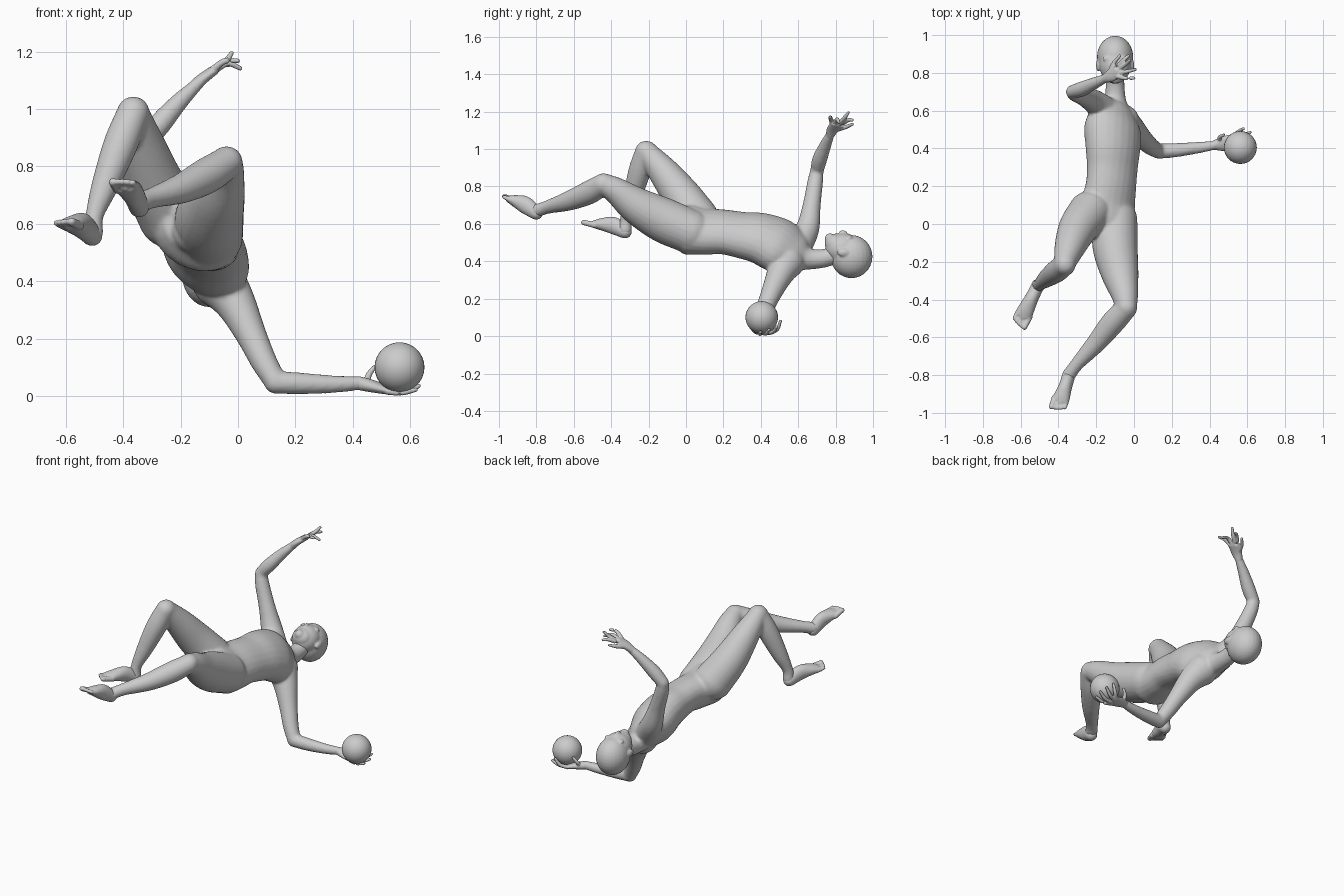
import bpy, bmesh, math
from mathutils import Vector, Matrix

SEG = 24


def blob(bm, centre, radii, tilt=0.0):
    """Ellipsoid, optionally tilted about x."""
    m = Matrix.Translation(centre) @ Matrix.Rotation(tilt, 4, 'X') @ Matrix.Diagonal((*radii, 1))
    bmesh.ops.create_uvsphere(bm, u_segments=24, v_segments=16, radius=1, matrix=m)


def spline(rings, steps):
    """Catmull-Rom through rings of (x, y, z, width radius, depth radius)."""
    r = [Vector(q) for q in rings]
    r = [2 * r[0] - r[1]] + r + [2 * r[-1] - r[-2]]
    out = []
    for i in range(1, len(r) - 2):
        for k in range(steps):
            t = k / steps
            a, b, c, d = r[i - 1:i + 3]
            out.append(0.5 * (2 * b + (c - a) * t + (2 * a - 5 * b + 4 * c - d) * t ** 2
                              + (3 * b - a - 3 * c + d) * t ** 3))
    return out + [r[-2]]


def tube(bm, rings, side=(1, 0, 0), side_end=None, steps=5):
    """Loft elliptical rings along a path, with rounded ends."""
    pts = spline(rings, steps)
    s0, s1 = Vector(side), Vector(side_end or side)
    loops = []
    for i, p in enumerate(pts):
        c = Vector(p[:3])
        t = (Vector(pts[min(i + 1, len(pts) - 1)][:3]) - Vector(pts[max(i - 1, 0)][:3])).normalized()
        s = s0.lerp(s1, i / (len(pts) - 1))
        u = (s - t * s.dot(t)).normalized()
        v = t.cross(u)
        loops.append([bm.verts.new(c + u * p[3] * math.cos(g) + v * p[4] * math.sin(g))
                      for g in (2 * math.pi * k / SEG for k in range(SEG))])
    for a, b in zip(loops, loops[1:]):
        for k in range(SEG):
            n = (k + 1) % SEG
            bm.faces.new((a[k], a[n], b[n], b[k]))
    bm.faces.new(loops[0][::-1])
    bm.faces.new(loops[-1])
    for p in (pts[0], pts[-1]):
        blob(bm, p[:3], [min(p[3], p[4])] * 3)


def limb(bm, rings, **kw):
    """Round tube from (x, y, z, radius)."""
    tube(bm, [(*r, r[3]) for r in rings], **kw)


def finish(bm, name, voxel, smooth):
    me = bpy.data.meshes.new(name)
    bm.normal_update()
    bm.to_mesh(me)
    bm.free()
    ob = bpy.data.objects.new(name, me)
    bpy.context.collection.objects.link(ob)
    rm = ob.modifiers.new("fuse", 'REMESH')
    rm.mode, rm.voxel_size, rm.use_smooth_shade = 'VOXEL', voxel, True
    sm = ob.modifiers.new("relax", 'SMOOTH')
    sm.factor, sm.iterations = 0.5, smooth
    return ob


# Body: torso twisting from hips to shoulders, then neck
bm = bmesh.new()
tube(bm, [(-.15, -.07, .575, .11, .08), (-.15, 0, .572, .16, .125), (-.138, .1, .56, .155, .113),
          (-.122, .2, .557, .145, .106), (-.115, .3, .54, .147, .11), (-.112, .4, .522, .16, .12),
          (-.112, .5, .482, .17, .122), (-.105, .58, .445, .135, .092), (-.10, .645, .415, .065, .06),
          (-.10, .73, .415, .05, .05), (-.10, .82, .44, .05, .05)],
     side=(-.88, .05, .45), side_end=(-.62, .3, .76))
# Raised arm
limb(bm, [(-.15, .60, .48, .075), (-.215, .65, .575, .063), (-.265, .672, .70, .048),
          (-.31, .69, .82, .042), (-.325, .70, .885, .036)])
limb(bm, [(-.325, .70, .885, .036), (-.275, .715, .945, .04), (-.21, .745, 1.02, .032),
          (-.15, .772, 1.08, .023)])
# Lowered arm
limb(bm, [(-.065, .54, .40, .095), (-.01, .50, .325, .072), (.045, .45, .215, .054),
          (.09, .41, .12, .046), (.13, .385, .052, .04)])
limb(bm, [(.13, .385, .048, .04), (.21, .39, .044, .038), (.33, .403, .041, .031), (.43, .417, .045, .024)])
# Higher leg
limb(bm, [(-.235, .06, .63, .115), (-.295, -.02, .745, .104), (-.335, -.11, .865, .085),
          (-.358, -.18, .95, .066), (-.365, -.21, .987, .057)])
limb(bm, [(-.365, -.215, .987, .057), (-.41, -.25, .875, .06), (-.465, -.29, .73, .047),
          (-.50, -.32, .63, .032), (-.505, -.325, .57, .036)])
# Lower leg
limb(bm, [(-.10, .02, .56, .118), (-.10, -.12, .62, .12), (-.075, -.26, .695, .1),
          (-.05, -.37, .775, .073), (-.04, -.44, .814, .057)])
limb(bm, [(-.04, -.445, .812, .057), (-.11, -.52, .767, .063), (-.20, -.63, .722, .052),
          (-.30, -.74, .69, .036), (-.345, -.80, .67, .036)])
finish(bm, "body", .009, 5)

# Head: skull, jaw and features, face turned upward
bm = bmesh.new()
blob(bm, (-.10, .885, .425), (.096, .112, .115))
blob(bm, (-.10, .84, .467), (.083, .095, .084))
blob(bm, (-.10, .80, .492), (.062, .058, .055))
blob(bm, (-.10, .77, .52), (.03, .028, .03))
blob(bm, (-.10, .842, .55), (.011, .024, .016), -.3)
blob(bm, (-.10, .80, .536), (.026, .013, .013))
for s in (-1, 1):
    blob(bm, (-.10 + s * .033, .875, .525), (.034, .016, .014))
    blob(bm, (-.10 + s * .09, .84, .447), (.011, .033, .02))
finish(bm, "head", .006, 4)


def hand(name, palm, side, digits):
    bm = bmesh.new()
    tube(bm, palm, side=side)
    for root, mid, tip in digits:
        limb(bm, [(*root, .0125), (*mid, .011), (*tip, .008)], steps=4)
    finish(bm, name, .004, 3)


# Open hand in the air
hand("raised_hand", [(-.155, .77, 1.075, .023, .023), (-.125, .785, 1.105, .034, .02),
                     (-.085, .812, 1.135, .043, .017)], (-.3, .9, -.1),
     [((-.085, .78, 1.14), (-.045, .772, 1.168), (.0, .772, 1.168)),
      ((-.075, .80, 1.14), (-.035, .808, 1.16), (.008, .818, 1.142)),
      ((-.075, .825, 1.14), (-.04, .85, 1.17), (-.022, .868, 1.195)),
      ((-.08, .842, 1.14), (-.055, .868, 1.155), (-.03, .89, 1.155)),
      ((-.125, .81, 1.105), (-.105, .855, 1.118), (-.075, .89, 1.133))])
# Hand cupping the ball
hand("ball_hand", [(.42, .416, .045, .024, .024), (.465, .424, .035, .038, .022),
                   (.525, .432, .02, .045, .015)], (0, 1, .1),
     [((.52, .40, .017), (.57, .395, .012), (.62, .40, .022)),
      ((.525, .42, .016), (.58, .43, .014), (.63, .445, .035)),
      ((.525, .445, .018), (.575, .468, .024), (.615, .485, .05)),
      ((.52, .46, .022), (.555, .49, .04), (.58, .505, .08)),
      ((.45, .44, .045), (.455, .46, .072), (.475, .472, .1))])


def foot(name, heel, toe, side, lift):
    """Foot from heel to toe; lift raises the instep, side points to the big toe."""
    h, t, s, up = Vector(heel), Vector(toe), Vector(side).normalized(), Vector(lift)
    bm = bmesh.new()
    tube(bm, [(*h, .035, .037), (*(h.lerp(t, .3) + up), .036, .046), (*(h.lerp(t, .58) + up * .6), .043, .034),
              (*h.lerp(t, .8), .047, .02)], side=s)
    for i in range(5):
        off = s * (.034 - .017 * i)
        end = t - (t - h) * (.012 * i * i / 2 + .01)
        r = .016 if i == 0 else .012
        limb(bm, [(*(h.lerp(t, .72) + off), r), (*(end + off), r * .9)], steps=3)
    finish(bm, name, .005, 3)


# Feet
foot("higher_foot", (-.508, -.325, .558), (-.612, -.535, .608), (.9, -.4, 0), (0, 0, .018))
foot("lower_foot", (-.345, -.80, .658), (-.405, -.98, .75), (-.9, .3, -.1), (0, -.006, .016))

# Ball
bpy.ops.mesh.primitive_uv_sphere_add(segments=32, ring_count=16, radius=.087, location=(.563, .405, .1))
ball = bpy.context.object
ball.name = "ball"
bpy.ops.object.shade_smooth()
